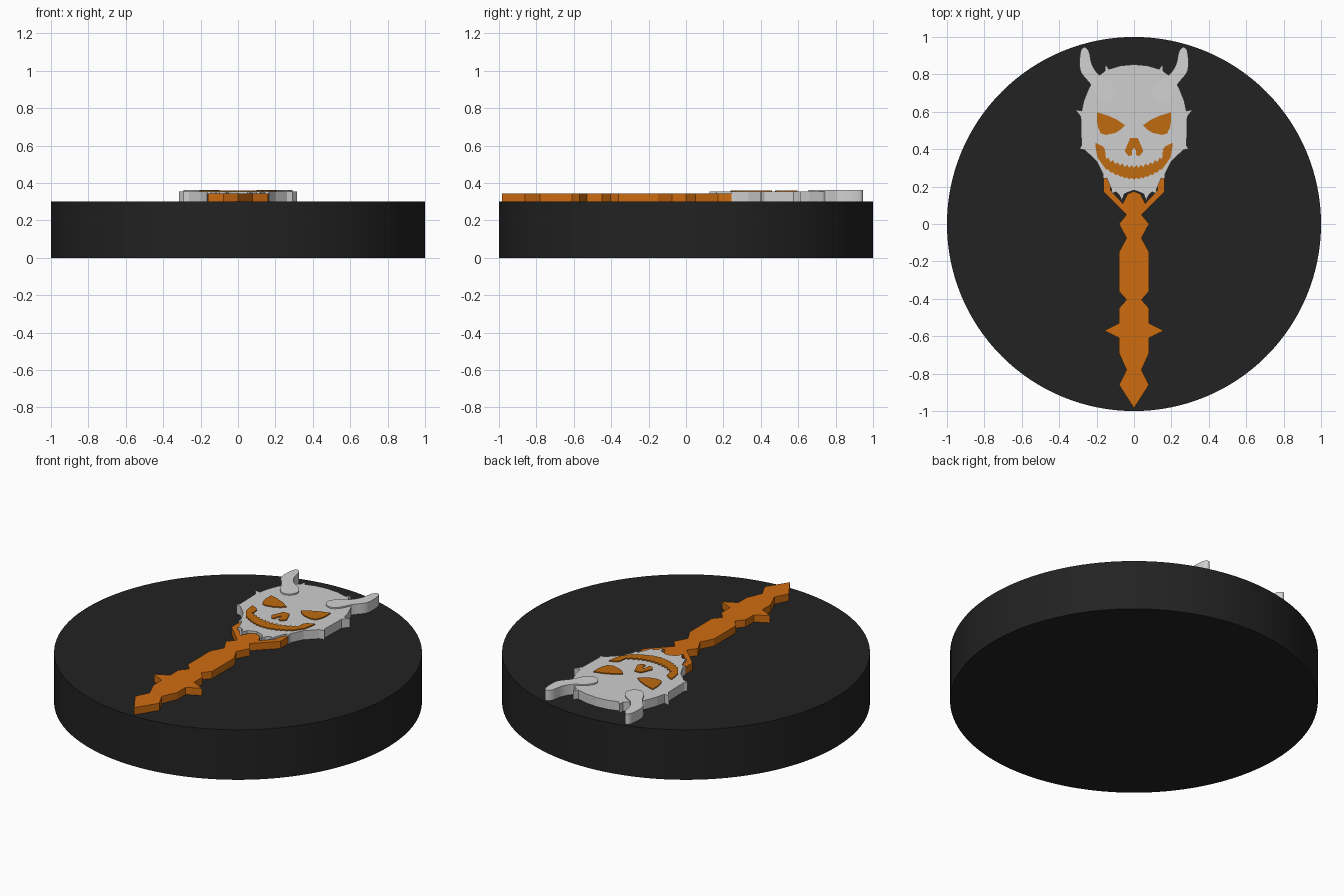
import bpy, bmesh, math

if "Cube" in bpy.data.objects:
    bpy.data.objects.remove(bpy.data.objects["Cube"])


def material(name, r, g, b):
    m = bpy.data.materials.new(name)
    m.diffuse_color = (r, g, b, 1)
    m.use_nodes = True
    m.node_tree.nodes["Principled BSDF"].inputs["Base Color"].default_value = m.diffuse_color
    return m


BLACK = material("black", 0.016, 0.016, 0.016)
BONE = material("bone grey", 0.62, 0.62, 0.62)
HORN = material("horn grey", 0.65, 0.65, 0.65)
ORANGE = material("orange", 0.62, 0.15, 0.005)
DARK_ORANGE = material("dark orange", 0.52, 0.145, 0.005)


def mirrored(half):
    """Close a right-hand outline with its mirror image across x = 0."""
    return half + [(-x, y) for x, y in reversed(half) if x > 0]


def flip(pts):
    return [(-x, y) for x, y in pts]


def plate(name, pts, z0, z1, mat):
    """Extrude a flat outline from z0 to z1."""
    bm = bmesh.new()
    low = [bm.verts.new((x, y, z0)) for x, y in pts]
    high = [bm.verts.new((x, y, z1)) for x, y in pts]
    n = len(pts)
    for i in range(n):
        j = (i + 1) % n
        bm.faces.new((low[i], low[j], high[j], high[i]))
    caps = [bm.faces.new(high), bm.faces.new(low[::-1])]
    bmesh.ops.recalc_face_normals(bm, faces=bm.faces)
    bmesh.ops.triangulate(bm, faces=caps)
    me = bpy.data.meshes.new(name)
    bm.to_mesh(me)
    bm.free()
    me.materials.append(mat)
    ob = bpy.data.objects.new(name, me)
    bpy.context.collection.objects.link(ob)
    return ob


def smooth_loop(pts, steps=5):
    """Closed Catmull-Rom curve through the points."""
    out, n = [], len(pts)
    for i in range(n):
        a, b, c, d = (pts[(i + k) % n] for k in (-1, 0, 1, 2))
        for s in range(steps):
            t = s / steps
            out.append(tuple(0.5 * (2 * b[k] + (c[k] - a[k]) * t
                       + (2 * a[k] - 5 * b[k] + 4 * c[k] - d[k]) * t * t
                       + (3 * b[k] - a[k] - 3 * c[k] + d[k]) * t ** 3) for k in (0, 1)))
    return out


# Round base
bpy.ops.mesh.primitive_cylinder_add(vertices=128, radius=1, depth=0.3, location=(0, 0, 0.15))
base = bpy.context.object
base.name = "round_base"
base.data.materials.append(BLACK)
bpy.ops.object.shade_smooth_by_angle()

# Staff with a forked top
plate("staff", mirrored([
    (0, -0.985), (0.08, -0.86), (0.04, -0.78), (0.08, -0.69), (0.08, -0.61), (0.16, -0.57),
    (0.08, -0.53), (0.08, -0.45), (0.04, -0.405), (0.08, -0.36), (0.08, -0.15), (0.04, -0.075),
    (0.08, 0.0), (0.04, 0.05), (0.162, 0.17), (0.162, 0.285), (0.125, 0.285), (0.125, 0.18),
    (0.06, 0.11), (0.035, 0.16), (0, 0.175)]), 0.3, 0.343, ORANGE)

# Skull with small spikes round its rim
plate("skull", mirrored([
    (0, 0.853), (0.07, 0.847), (0.135, 0.828), (0.153, 0.855), (0.155, 0.818), (0.2, 0.785),
    (0.24, 0.73), (0.268, 0.66), (0.28, 0.605), (0.315, 0.612), (0.285, 0.575), (0.281, 0.42),
    (0.292, 0.402), (0.262, 0.395), (0.2, 0.335), (0.165, 0.265), (0.165, 0.242), (0.145, 0.245),
    (0.12, 0.185), (0.118, 0.162), (0.098, 0.172), (0.078, 0.155), (0.065, 0.125), (0.052, 0.16),
    (0.03, 0.17), (0, 0.18)]), 0.3, 0.354, BONE)

# Horns
horn = smooth_loop([
    (0.262, 0.945), (0.283, 0.93), (0.291, 0.87), (0.283, 0.81), (0.235, 0.75), (0.2, 0.685),
    (0.16, 0.655), (0.118, 0.668), (0.1, 0.71), (0.13, 0.76), (0.19, 0.8), (0.225, 0.855),
    (0.24, 0.92)])
plate("right_horn", horn, 0.3, 0.362, HORN)
plate("left_horn", flip(horn), 0.3, 0.362, HORN)

# Eyes
eye = [(0.197, 0.597), (0.14, 0.58), (0.09, 0.557), (0.048, 0.528), (0.07, 0.505), (0.1, 0.487),
       (0.15, 0.476), (0.178, 0.485), (0.192, 0.515), (0.198, 0.55)]
plate("right_eye", eye, 0.353, 0.36, DARK_ORANGE)
plate("left_eye", flip(eye), 0.353, 0.36, DARK_ORANGE)

# Nose
plate("nose", mirrored([(0, 0.46), (0.02, 0.46), (0.05, 0.39), (0.03, 0.363), (0.012, 0.368),
                        (0.01, 0.395), (0, 0.408)]), 0.353, 0.36, DARK_ORANGE)

# Grin: jagged teeth along an upper and a lower arc
upper = [(x, 0.307 + 2.1 * x * x + (0.008 if i % 2 else -0.008))
         for i, x in enumerate(0.0125 * k for k in range(13))]
lower = [(x, 0.241 + 2.4 * x * x + (0.005 if i % 2 else -0.003))
         for i, x in enumerate(0.0125 * k for k in range(14))]
plate("grin", mirrored(upper + [(0.155, 0.4), (0.168, 0.415), (0.207, 0.435), (0.204, 0.4),
                                (0.195, 0.355)] + lower[::-1]), 0.353, 0.36, DARK_ORANGE)
